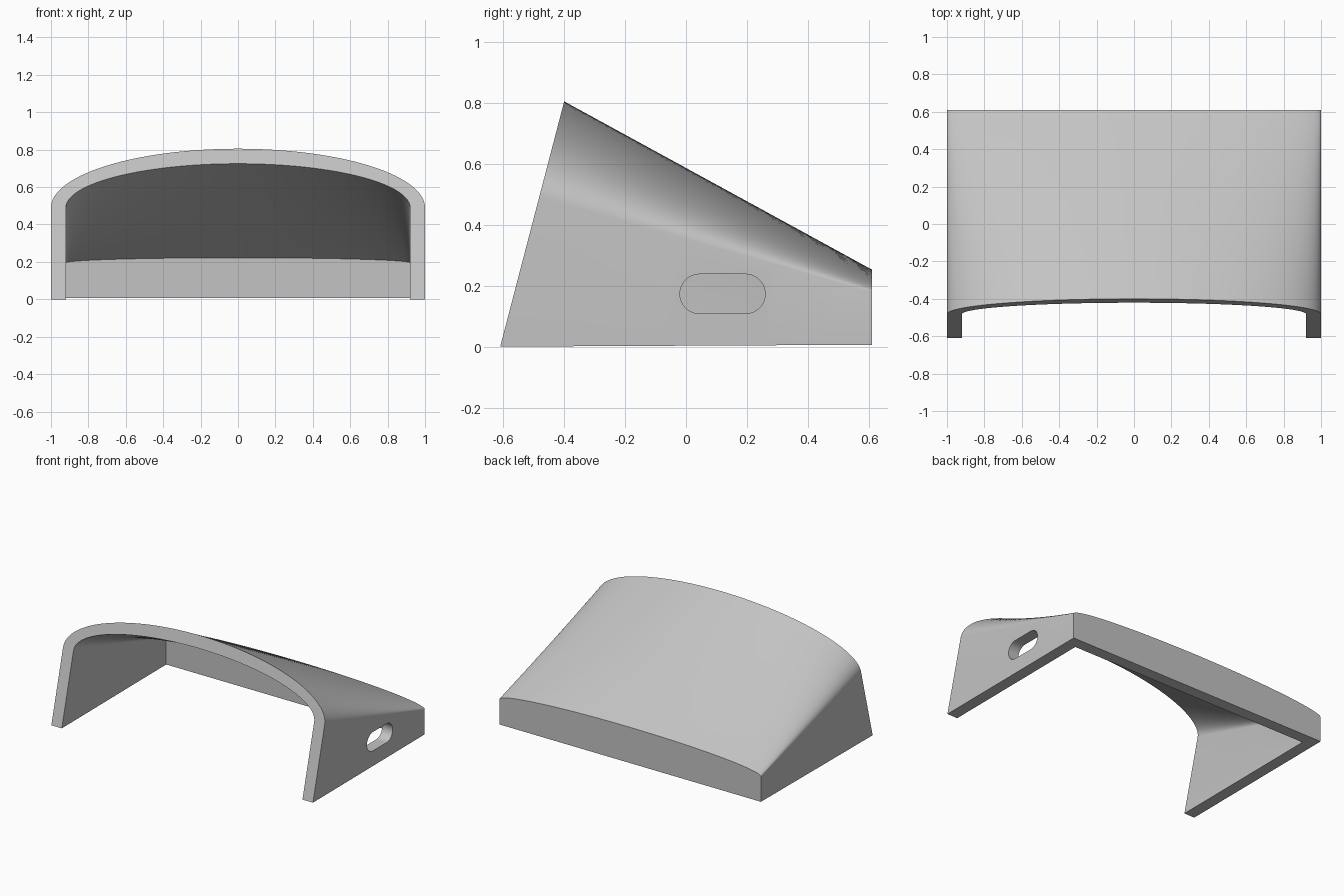
import bpy
import bmesh
import math
from mathutils import Vector

old = bpy.data.objects.get("Cube")
if old:
    bpy.data.objects.remove(old, do_unlink=True)

ARC = 72     # segments across the arch
ROWS = 14    # segments from front to back
TILT = 0.261  # lean of the front plane

grey = bpy.data.materials.new("light grey")
grey.use_nodes = True
colour = (0.55, 0.55, 0.55, 1)
grey.diffuse_color = colour
grey.node_tree.nodes["Principled BSDF"].inputs["Base Color"].default_value = colour


def section(half, spring, rise, foot, y0, lean):
    """Straight legs joined by a half ellipse, in a leaning plane."""
    flat = [(half, foot)]
    for i in range(ARC + 1):
        a = math.pi * i / ARC
        flat.append((half * math.cos(a), spring + rise * math.sin(a)))
    flat.append((-half, foot))
    return [Vector((x, y0 + lean * z, z)) for x, z in flat]


def loft(bm, front, back):
    """Straight-line surface between two sections; returns its rows."""
    rows = [[bm.verts.new(p.lerp(q, r / ROWS)) for p, q in zip(front, back)]
            for r in range(ROWS + 1)]
    for a, b in zip(rows, rows[1:]):
        strip(bm, a, b)
    return rows


def strip(bm, a, b):
    for i in range(len(a) - 1):
        bm.faces.new((a[i], a[i + 1], b[i + 1], b[i]))


def to_object(bm, name):
    bmesh.ops.recalc_face_normals(bm, faces=bm.faces)
    mesh = bpy.data.meshes.new(name)
    bm.to_mesh(mesh)
    bm.free()
    mesh.materials.append(grey)
    ob = bpy.data.objects.new(name, mesh)
    bpy.context.collection.objects.link(ob)
    return ob


# Hollow hood: outer skin, inner skin, rim, feet and back wall
bm = bmesh.new()
outer = loft(bm, section(1, 0.49, 0.315, 0, -0.61, TILT),
             section(1, 0.18, 0.073, 0.006, 0.61, 0))
inner = loft(bm, section(0.92, 0.49, 0.235, 0, -0.61, TILT),
             section(0.92, 0.195, 0.027, 0.006, 0.53, 0))
strip(bm, outer[0], inner[0])
for end in (0, -1):
    strip(bm, [row[end] for row in outer], [row[end] for row in inner])
bm.faces.new(outer[-1])
bm.faces.new(inner[-1])
bm.faces.new((outer[-1][0], outer[-1][-1], inner[-1][-1], inner[-1][0]))
hood = to_object(bm, "hood")

# Rounded slot through the left wall
bm = bmesh.new()
radius, reach, steps = 0.065, 0.075, 16
ends = []
for x in (0.8, 1.2):
    ring = []
    for side in (1, -1):
        for i in range(steps + 1):
            a = math.pi * (i / steps - 0.5)
            ring.append(bm.verts.new((x, 0.12 + side * (reach + radius * math.cos(a)),
                                      0.173 + side * radius * math.sin(a))))
    bm.faces.new(ring)
    ends.append(ring + ring[:1])
strip(bm, *ends)
cutter = to_object(bm, "slot_cutter")
cutter.hide_render = True

cut = hood.modifiers.new("slot", 'BOOLEAN')
cut.operation = 'DIFFERENCE'
cut.solver = 'EXACT'
cut.object = cutter

bpy.ops.object.select_all(action='DESELECT')
hood.select_set(True)
bpy.context.view_layer.objects.active = hood
bpy.ops.object.modifier_apply(modifier=cut.name)
bpy.data.objects.remove(cutter, do_unlink=True)
bpy.ops.object.shade_smooth_by_angle(angle=math.radians(40))
